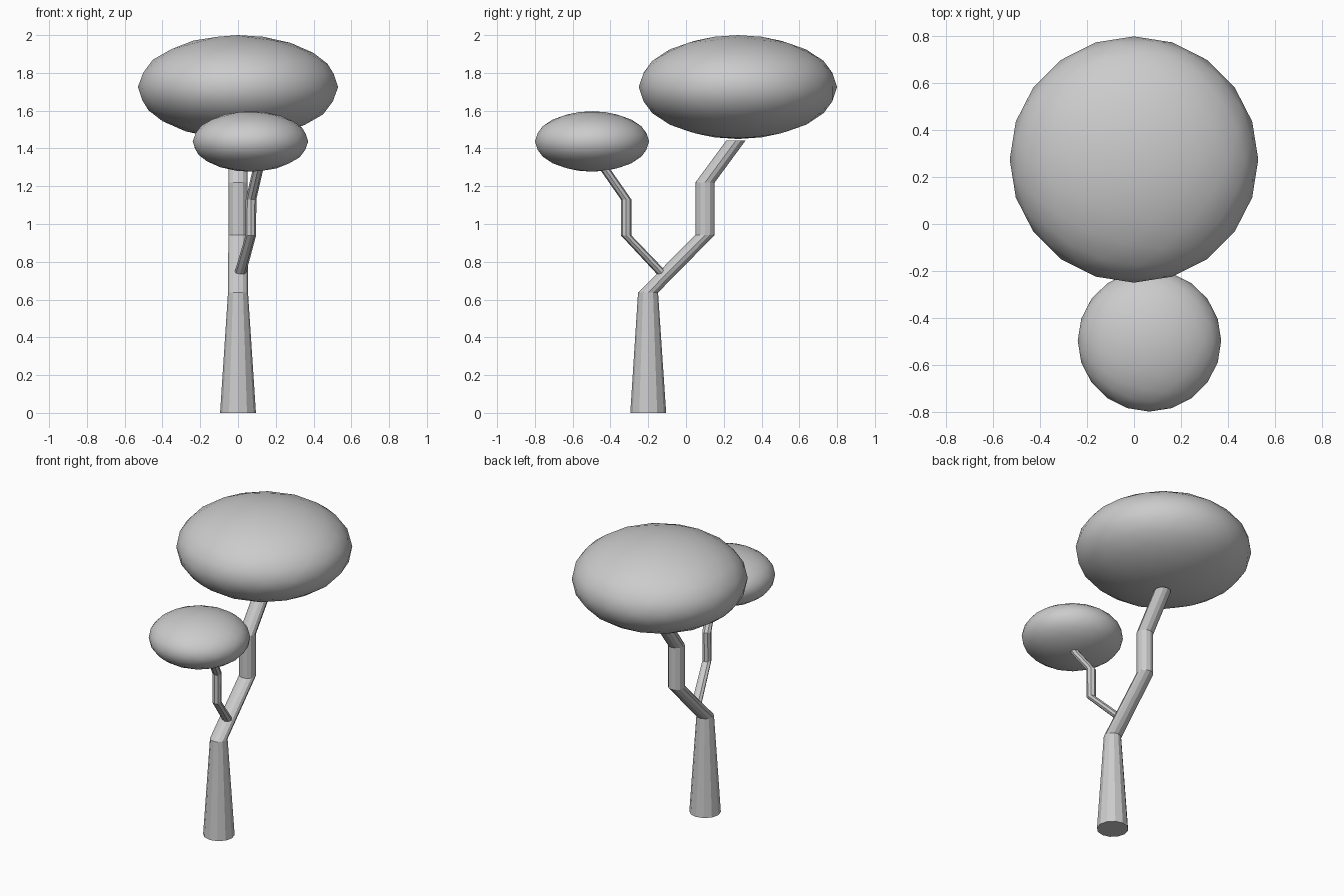
import bpy, bmesh
from math import cos, sin, tau

if "Cube" in bpy.data.objects:
    bpy.data.objects.remove(bpy.data.objects["Cube"])


def finish(name, bm, smooth):
    bmesh.ops.recalc_face_normals(bm, faces=bm.faces[:])
    for f in bm.faces:
        f.smooth = smooth
    mesh = bpy.data.meshes.new(name)
    bm.to_mesh(mesh)
    bm.free()
    obj = bpy.data.objects.new(name, mesh)
    bpy.context.collection.objects.link(obj)
    return obj


def limb(name, path, sides):
    """Kinked limb made of level rings; path holds (x, y, z, radius)."""
    bm = bmesh.new()
    rings = [[bm.verts.new((x + r * cos(tau * i / sides), y + r * sin(tau * i / sides), z))
              for i in range(sides)] for x, y, z, r in path]
    for low, high in zip(rings, rings[1:]):
        for i in range(sides):
            j = (i + 1) % sides
            bm.faces.new((low[i], low[j], high[j], high[i]))
    bm.faces.new(rings[0])
    bm.faces.new(rings[-1])
    return finish(name, bm, False)


def crown(name, low, high):
    """Flattened icosphere fitted to a bounding box."""
    bm = bmesh.new()
    bmesh.ops.create_icosphere(bm, subdivisions=3, radius=1)
    for k in range(3):
        reach = max(v.co[k] for v in bm.verts)
        mid, half = (low[k] + high[k]) / 2, (high[k] - low[k]) / 2
        for v in bm.verts:
            v.co[k] = mid + v.co[k] * half / reach
    return finish(name, bm, True)


# Trunk with a flared base and two bends
limb("trunk", [(0, -0.2, 0, 0.095), (0, -0.201, 0.637, 0.053), (0, 0.101, 0.942, 0.051),
               (0, 0.101, 1.22, 0.051), (0, 0.265, 1.443, 0.051)], 12)

# Side branch leaving the trunk toward the front
limb("side_branch", [(0.01, -0.123, 0.735, 0.031), (0.068, -0.317, 0.94, 0.028),
                     (0.069, -0.317, 1.13, 0.028), (0.107, -0.432, 1.295, 0.028)], 8)

# Leaf crowns
crown("large_crown", (-0.53, -0.25, 1.45), (0.53, 0.80, 2.0))
crown("small_crown", (-0.24, -0.80, 1.277), (0.372, -0.195, 1.597))
